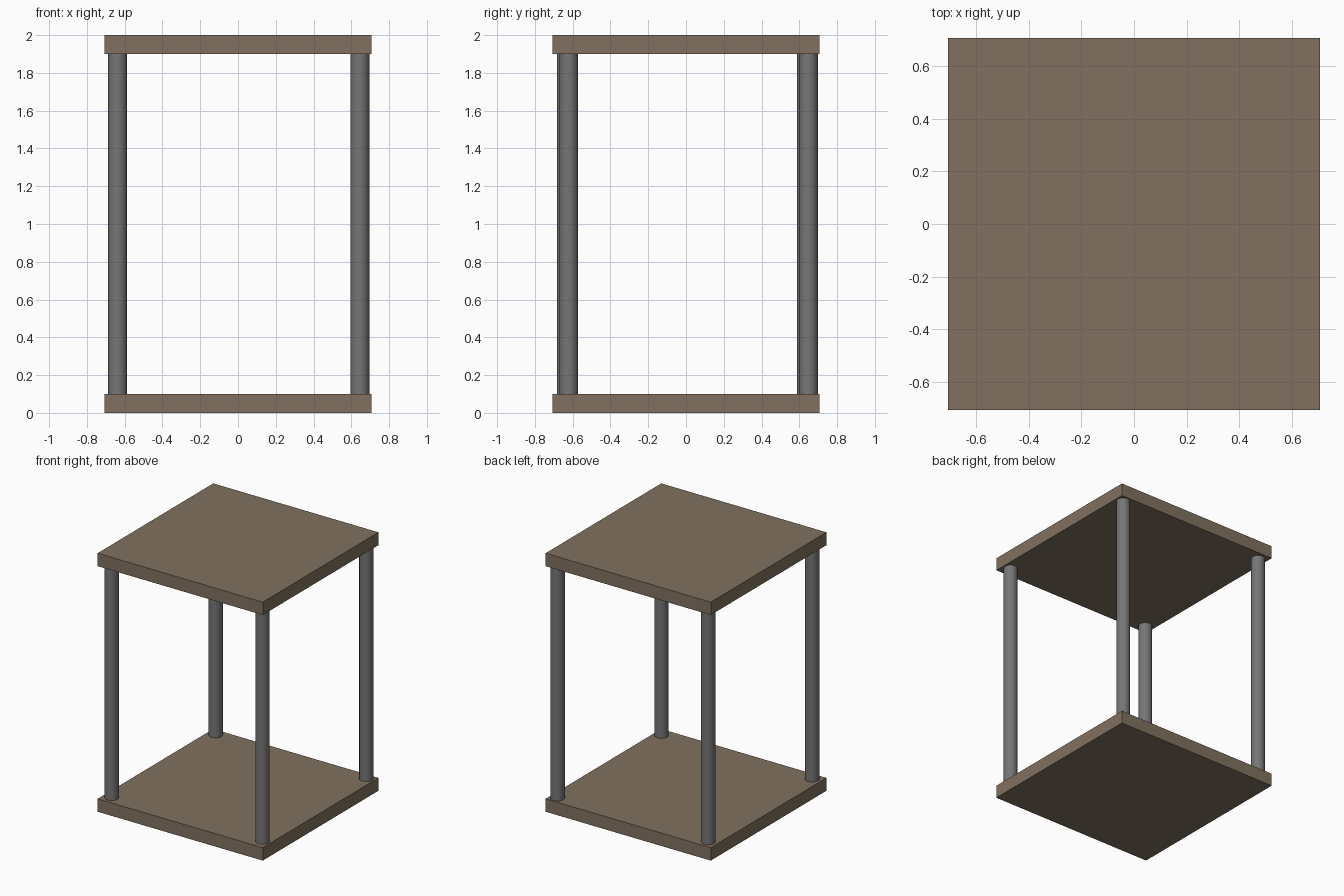
import bpy

cube = bpy.data.objects.get("Cube")
if cube:
    bpy.data.objects.remove(cube, do_unlink=True)


def material(name, rgb):
    mat = bpy.data.materials.new(name)
    mat.use_nodes = True
    mat.diffuse_color = (*rgb, 1)
    mat.node_tree.nodes["Principled BSDF"].inputs["Base Color"].default_value = (*rgb, 1)
    return mat


wood = material("brown_wood", (0.22, 0.165, 0.115))
metal = material("grey_metal", (0.18, 0.18, 0.18))

WIDTH, THICK, HEIGHT, RADIUS = 1.414, 0.1, 2.0, 0.05


def board(name, z):
    bpy.ops.mesh.primitive_cube_add(size=1, location=(0, 0, z))
    ob = bpy.context.object
    ob.name = name
    ob.scale = (WIDTH, WIDTH, THICK)
    bpy.ops.object.transform_apply(location=False, rotation=False, scale=True)
    ob.data.materials.append(wood)


def post(name, x, y):
    bpy.ops.mesh.primitive_cylinder_add(vertices=32, radius=RADIUS,
                                        depth=HEIGHT - 2 * THICK,
                                        location=(x, y, HEIGHT / 2))
    ob = bpy.context.object
    ob.name = name
    ob.data.materials.append(metal)
    bpy.ops.object.shade_smooth_by_angle()


# Square boards at the bottom and top
board("bottom_board", THICK / 2)
board("top_board", HEIGHT - THICK / 2)

# Four round corner posts, set slightly unevenly
post("front_right_post", -0.637, -0.633)
post("front_left_post", 0.645, -0.621)
post("back_right_post", -0.637, 0.637)
post("back_left_post", 0.645, 0.648)
